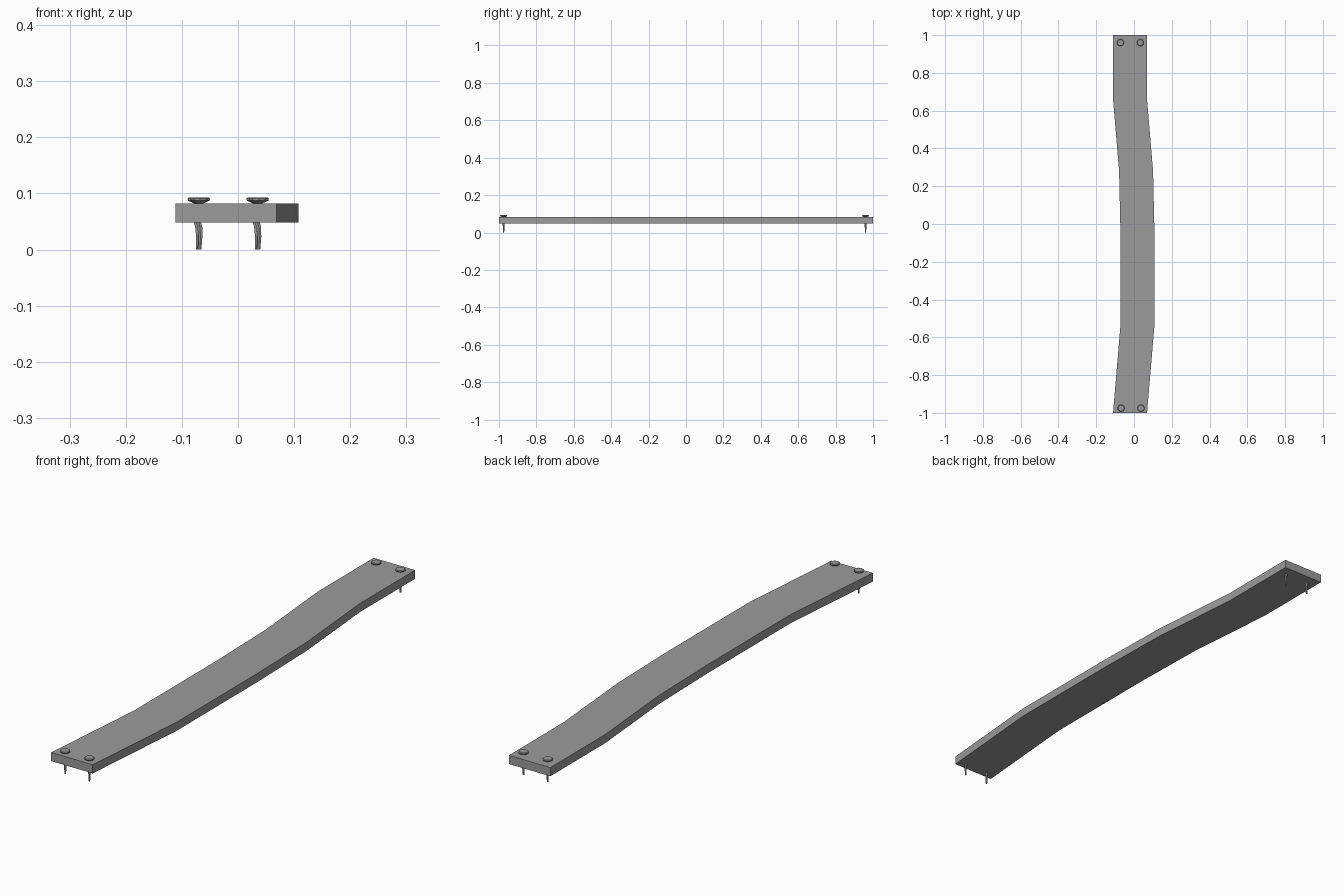
import bpy, bmesh, math
from mathutils import Vector

cube = bpy.data.objects.get("Cube")
if cube:
    bpy.data.objects.remove(cube, do_unlink=True)

grey = bpy.data.materials.new("plain grey")
grey.use_nodes = True
grey.diffuse_color = (0.33, 0.33, 0.33, 1)
grey.node_tree.nodes["Principled BSDF"].inputs["Base Color"].default_value = grey.diffuse_color


def finish(name, bm):
    bmesh.ops.recalc_face_normals(bm, faces=bm.faces)
    mesh = bpy.data.meshes.new(name)
    bm.to_mesh(mesh)
    bm.free()
    mesh.materials.append(grey)
    obj = bpy.data.objects.new(name, mesh)
    bpy.context.collection.objects.link(obj)
    return obj


def loft(name, rings):
    """Skin a closed solid over a list of matching point rings."""
    bm = bmesh.new()
    loops = [[bm.verts.new(p) for p in ring] for ring in rings]
    for a, b in zip(loops, loops[1:]):
        for i in range(len(a)):
            j = (i + 1) % len(a)
            bm.faces.new((a[i], a[j], b[j], b[i]))
    bm.faces.new(loops[0])
    bm.faces.new(loops[-1])
    return finish(name, bm)


def circle(x, y, z, radius, sides):
    return [Vector((x + radius * math.cos(math.tau * (i + 0.5) / sides),
                    y + radius * math.sin(math.tau * (i + 0.5) / sides), z))
            for i in range(sides)]


# Warped plank: the cross-section follows a crooked centre line
bottom, top, half_width = 0.048, 0.082, 0.09
centre_line = [(-0.021, -1), (0.018, -0.54), (0.018, -0.03),
               (0.011, 0.28), (-0.021, 0.66), (-0.021, 1)]
loft("plank", [[(x - half_width, y, bottom), (x + half_width, y, bottom),
                (x + half_width, y, top), (x - half_width, y, top)]
               for x, y in centre_line])

# Nails: a bent tapering shaft and a bevelled head, two at each end
shaft = [(0, 0.0, 0.003), (0.001, 0.022, 0.004),
         (0, 0.04, 0.005), (-0.003, 0.052, 0.005), (-0.002, 0.084, 0.005)]
head = [(0.082, 0.006), (0.087, 0.018), (0.091, 0.019), (0.093, 0.016)]
for end, y, shift in (("front", -0.975, 0.002), ("back", 0.96, -0.002)):
    for side, x in (("right", -0.07), ("left", 0.035)):
        cx = x + shift
        loft(f"{end}_{side}_nail_shaft",
             [circle(cx + dx, y, z, r, 6) for dx, z, r in shaft])
        loft(f"{end}_{side}_nail_head",
             [circle(cx, y, z, r, 10) for z, r in head])
